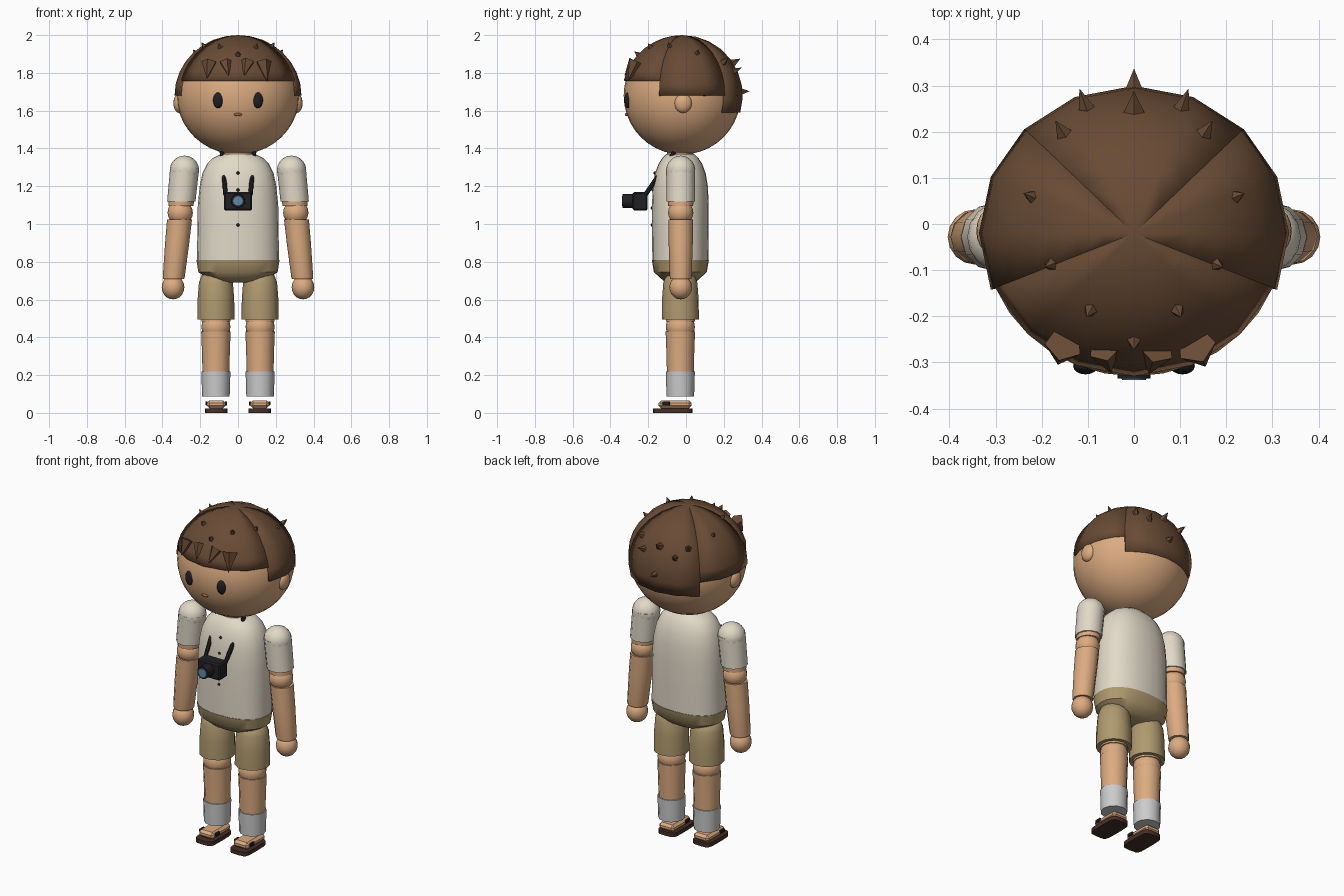
import bpy, bmesh, math
from mathutils import Vector, Matrix

if "Cube" in bpy.data.objects:
    bpy.data.objects.remove(bpy.data.objects["Cube"])


def material(name, r, g, b):
    m = bpy.data.materials.new(name)
    m.diffuse_color = (r, g, b, 1)
    m.use_nodes = True
    m.node_tree.nodes["Principled BSDF"].inputs["Base Color"].default_value = m.diffuse_color
    return m


SKIN = material("skin", 0.72, 0.41, 0.22)
HAIR = material("hair_brown", 0.14, 0.070, 0.035)
SHIRT = material("shirt_cream", 0.76, 0.70, 0.58)
KHAKI = material("khaki", 0.43, 0.32, 0.16)
WHITE = material("white", 0.88, 0.87, 0.85)
BLACK = material("black", 0.015, 0.015, 0.018)
SOLE = material("sole_brown", 0.06, 0.028, 0.02)
LIP = material("lip", 0.35, 0.12, 0.06)
GLASS = material("glass_blue", 0.12, 0.25, 0.38)


def finish(name, bm, mat, angle=40):
    bmesh.ops.recalc_face_normals(bm, faces=bm.faces)
    me = bpy.data.meshes.new(name)
    bm.to_mesh(me)
    bm.free()
    me.materials.append(mat)
    if angle:
        me.shade_smooth()
        me.set_sharp_from_angle(angle=math.radians(angle))
    ob = bpy.data.objects.new(name, me)
    bpy.context.collection.objects.link(ob)
    return ob


def loft(name, rings, mat, n=12, p=2.0, angle=40):
    """Capped skin over (x, y, z, rx, ry) super-ellipse rings."""
    bm = bmesh.new()
    rows = []
    for x, y, z, rx, ry in rings:
        row = []
        for i in range(n):
            a = 2 * math.pi * i / n
            c, s = math.cos(a), math.sin(a)
            row.append(bm.verts.new((x + rx * math.copysign(abs(c) ** (2 / p), c),
                                     y + ry * math.copysign(abs(s) ** (2 / p), s), z)))
        rows.append(row)
    for a, b in zip(rows, rows[1:]):
        for i in range(n):
            j = (i + 1) % n
            bm.faces.new((a[i], a[j], b[j], b[i]))
    bm.faces.new(rows[0])
    bm.faces.new(rows[-1])
    return finish(name, bm, mat, angle)


def ball(name, c, r, mat, u=16, v=10):
    bm = bmesh.new()
    bmesh.ops.create_uvsphere(bm, u_segments=u, v_segments=v, radius=1,
                              matrix=Matrix.Translation(c) @ Matrix.Diagonal((*r, 1)))
    return finish(name, bm, mat, 60)


def box(name, c, size, mat, bevel=0.0):
    bm = bmesh.new()
    bmesh.ops.create_cube(bm, size=1, matrix=Matrix.Translation(c) @ Matrix.Diagonal((*size, 1)))
    if bevel:
        bmesh.ops.bevel(bm, geom=bm.edges[:], offset=bevel, segments=1, affect='EDGES')
    return finish(name, bm, mat, 0)


def cone(name, a, b, r1, r2, mat, n=5, angle=0):
    """Cone or cylinder running from point a to point b."""
    a, b = Vector(a), Vector(b)
    d = b - a
    bm = bmesh.new()
    bmesh.ops.create_cone(bm, cap_ends=True, segments=n, radius1=r1, radius2=r2, depth=d.length,
                          matrix=Matrix.Translation((a + b) / 2) @ d.to_track_quat('Z', 'Y').to_matrix().to_4x4())
    return finish(name, bm, mat, angle)


# Head and face
ball("head", (0, -0.02, 1.68), (0.325, 0.31, 0.312), SKIN, 32, 20)
loft("neck", [(0, -0.03, 1.33, 0.08, 0.07), (0, -0.03, 1.42, 0.08, 0.07)], SKIN)
ball("mouth", (0, -0.314, 1.58), (0.021, 0.01, 0.009), LIP)
for s in (-1, 1):
    ball("eye", (s * 0.105, -0.308, 1.655), (0.027, 0.018, 0.042), BLACK)
    ball("ear", (s * 0.312, -0.015, 1.64), (0.03, 0.047, 0.052), SKIN)

# Hair cap: 16 columns, stepped hairline (front, side, nape)
HC, HR = Vector((0, -0.02, 1.68)), Vector((0.336, 0.32, 0.32))
bm = bmesh.new()
ROWS = 8
for k in range(16):
    off = min(k, 15 - k)
    z_end = 1.76 if off < 3 else (1.68 if off < 6 else 1.59)
    t_end = math.acos((z_end - HC.z) / HR.z)
    cols = []
    for a in (k * math.pi / 8, (k + 1) * math.pi / 8):
        col = []
        for r in range(ROWS + 1):
            t = t_end * r / ROWS
            col.append(bm.verts.new((HC.x + HR.x * math.sin(t) * math.sin(a),
                                     HC.y - HR.y * math.sin(t) * math.cos(a),
                                     HC.z + HR.z * math.cos(t))))
        cols.append(col)
    for r in range(ROWS):
        q = [cols[0][r], cols[0][r + 1], cols[1][r + 1], cols[1][r]]
        bm.faces.new(q[:3] if r == 0 else q)
bmesh.ops.remove_doubles(bm, verts=bm.verts, dist=0.0005)
hair = finish("hair_cap", bm, HAIR, 50)
shell = hair.modifiers.new("thickness", 'SOLIDIFY')
shell.thickness = 0.02
shell.offset = -1


# Hair spikes standing along the cap's normals
def spike(x, z, y, r, h):
    p = Vector((x, y, z))
    q = p - HC
    nrm = Vector((q.x / HR.x ** 2, q.y / HR.y ** 2, q.z / HR.z ** 2)).normalized()
    cone("hair_spike", p - nrm * 0.008, p + nrm * h, r, 0, HAIR)


def cap_z(x, y):
    return HC.z + HR.z * math.sqrt(max(0, 1 - (x / HR.x) ** 2 - ((y - HC.y) / HR.y) ** 2))


for x, y, r, h in ((0.155, 0.2, 0.02, 0.035), (0.223, 0.06, 0.017, 0.026),
                   (0.18, -0.088, 0.017, 0.026), (0.095, -0.188, 0.018, 0.026),
                   (0.105, 0.255, 0.02, 0.045)):
    for s in (-1, 1):
        spike(s * x, cap_z(x, y), y, r, h)
spike(0, cap_z(0, -0.255), -0.255, 0.019, 0.025)
spike(0, cap_z(0, 0.25), 0.25, 0.025, 0.045)
spike(0, 1.70, 0.295, 0.022, 0.042)

# Fringe tufts pointing down
for x, tip_x, tip_z, r in ((-0.152, -0.165, 1.77, 0.042), (-0.065, -0.05, 1.785, 0.035),
                           (0.05, 0.032, 1.785, 0.039), (0.134, 0.155, 1.755, 0.044)):
    y = -0.272 + 0.5 * x * x
    cone("fringe_tuft", (x, y, 1.855), (tip_x, y - 0.06 + abs(x) * 0.1, tip_z), r, 0, HAIR)

# Torso, hips and buttons
loft("shirt", [(0, -0.03, z, rx, ry) for z, rx, ry in (
    (0.80, 0.218, 0.148), (0.95, 0.215, 0.150), (1.10, 0.213, 0.150), (1.20, 0.203, 0.146),
    (1.27, 0.188, 0.134), (1.32, 0.163, 0.115), (1.35, 0.132, 0.095), (1.37, 0.09, 0.075))],
     SHIRT, 24, 2.3)
loft("shorts_hips", [(0, -0.03, z, rx, ry) for z, rx, ry in (
    (0.69, 0.075, 0.055), (0.70, 0.14, 0.09), (0.745, 0.21, 0.14), (0.81, 0.22, 0.151))],
     KHAKI, 24, 2.3)
for z, y in ((1.27, -0.166), (1.18, -0.178), (1.085, -0.181), (0.995, -0.181)):
    ball("button", (0, y, z), (0.008, 0.006, 0.008), BLACK, 8, 6)

# Limbs, mirrored left and right
for s in (-1, 1):
    def arm_x(z):
        return s * (0.283 + (1.29 - z) * 0.1)

    def arm(name, pts, mat):
        loft(name, [(arm_x(z), -0.028, z, r, r) for z, r in pts], mat, 12)

    ball("shoulder", (arm_x(1.285), -0.028, 1.285), (0.078, 0.077, 0.077), SHIRT, 16, 10)
    arm("sleeve", ((1.12, 0.075), (1.295, 0.077)), SHIRT)
    arm("upper_arm", ((1.095, 0.066), (1.15, 0.069)), SKIN)
    ball("elbow", (arm_x(1.06), -0.028, 1.06), (0.067, 0.067, 0.067), SKIN)
    arm("forearm", ((0.71, 0.056), (0.72, 0.058), (0.9, 0.064), (1.025, 0.066)), SKIN)
    ball("hand", (s * 0.344, -0.028, 0.665), (0.06, 0.06, 0.064), SKIN)

    def leg(name, pts, mat, n=12):
        loft(name, [(s * 0.117, -0.03, z, r, r) for z, r in pts], mat, n)

    leg("shorts_leg", ((0.495, 0.098), (0.6, 0.097), (0.69, 0.09), (0.73, 0.075), (0.745, 0.05)), KHAKI, 16)
    leg("thigh", ((0.485, 0.077), (0.6, 0.078)), SKIN)
    ball("knee", (s * 0.117, -0.03, 0.455), (0.077, 0.077, 0.077), SKIN)
    leg("calf", ((0.21, 0.071), (0.33, 0.074), (0.43, 0.078)), SKIN)
    leg("sock", ((0.088, 0.073), (0.22, 0.077)), WHITE)
    # Foot and sandal
    box("foot", (s * 0.115, -0.058, 0.045), (0.10, 0.175, 0.042), SKIN, 0.014)
    loft("sandal_sole", [(s * 0.115, -0.07, z, 0.06, 0.105) for z in (0, 0.024)], SOLE, 16, 5)
    for t in (-1, 1):
        box("sandal_strap", (s * 0.115 + t * 0.051, -0.105, 0.05), (0.014, 0.04, 0.022), BLACK, 0.004)
    # Camera neck strap
    cone("camera_strap", (s * 0.066, -0.215, 1.155), (s * 0.085, -0.062, 1.38), 0.012, 0.012, BLACK, 8, 40)

# Camera hanging on the chest
box("camera_body", (0, -0.243, 1.12), (0.15, 0.078, 0.098), BLACK, 0.008)
cone("camera_lens", (0, -0.27, 1.122), (0, -0.335, 1.122), 0.038, 0.036, BLACK, 16, 40)
cone("lens_glass", (0, -0.33, 1.122), (0, -0.338, 1.122), 0.028, 0.026, GLASS, 16, 40)
